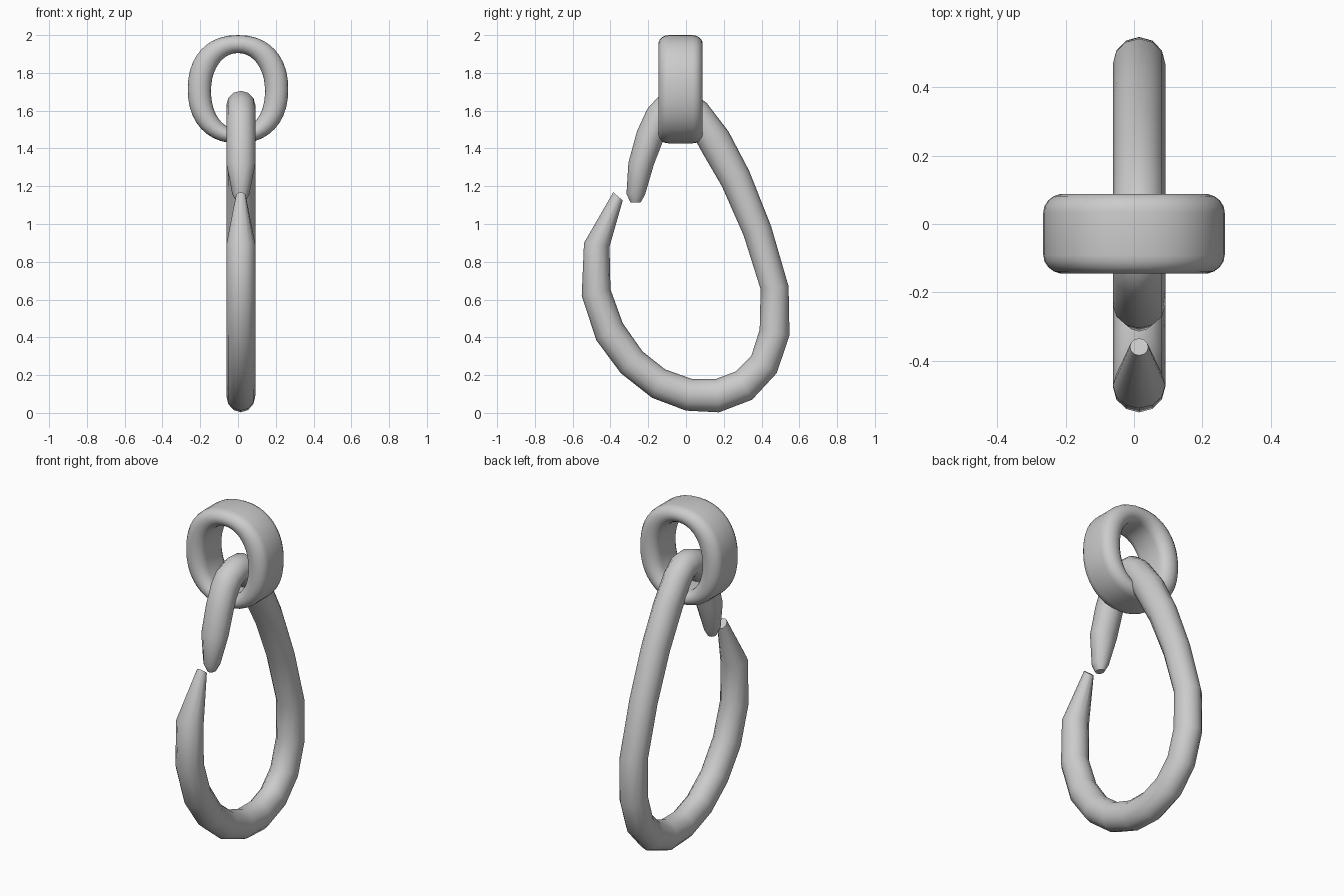
import bpy, bmesh
from math import sin, cos, pi, copysign
from mathutils import Vector

if "Cube" in bpy.data.objects:
    bpy.data.objects.remove(bpy.data.objects["Cube"])


def loft(name, rings, closed, angle):
    """Skin a list of equal-length point rings; cap the ends if open."""
    bm = bmesh.new()
    loops = [[bm.verts.new(p) for p in r] for r in rings]
    n = len(loops[0])
    for i in range(len(loops) if closed else len(loops) - 1):
        a, b = loops[i], loops[(i + 1) % len(loops)]
        for k in range(n):
            bm.faces.new((a[k], a[(k + 1) % n], b[(k + 1) % n], b[k]))
    if not closed:
        bm.faces.new(loops[0])
        bm.faces.new(loops[-1])
    bmesh.ops.recalc_face_normals(bm, faces=bm.faces)
    mesh = bpy.data.meshes.new(name)
    bm.to_mesh(mesh)
    bm.free()
    obj = bpy.data.objects.new(name, mesh)
    bpy.context.collection.objects.link(obj)
    bpy.ops.object.select_all(action='DESELECT')
    obj.select_set(True)
    bpy.context.view_layer.objects.active = obj
    bpy.ops.object.shade_smooth_by_angle(angle=angle)
    return obj


def oval(a, rx, rz, cz, power):
    """Point on a slightly squared oval in the XZ plane."""
    c, s = cos(a), sin(a)
    return Vector((copysign(abs(c) ** power, c) * rx, 0,
                   cz + copysign(abs(s) ** power, s) * rz))


# Wide oval band with rounded rims
band = []
for i in range(40):
    a = 2 * pi * i / 40
    outer = oval(a, 0.266, 0.2865, 1.7135, 0.9)
    inner = oval(a, 0.143, 0.202, 1.703, 0.95)
    mid, half = (outer + inner) / 2, (outer - inner) / 2
    section = []
    for k in range(20):
        t = pi * (k if k < 10 else k - 10) / 9 + (0 if k < 10 else pi)
        side = 1 if k < 10 else -1
        y = -0.0285 + side * 0.0625 + 0.055 * sin(t)
        section.append(mid + half * cos(t) + Vector((0, y, 0)))
    band.append(section)
loft("ring_band", band, True, 1.0)

# Open hook: (outer y, outer z, inner y, inner z, half width in x)
W = 0.077
stations = [
    (-0.295, 1.115, -0.24, 1.115, 0.022),
    (-0.315, 1.16, -0.217, 1.155, 0.045),
    (-0.305, 1.325, -0.17, 1.315, W),
    (-0.26, 1.49, -0.125, 1.43, W),
    (-0.205, 1.61, -0.09, 1.505, W),
    (-0.15, 1.67, -0.06, 1.54, W),
    (-0.06, 1.705, -0.03, 1.553, W),
    (0.03, 1.70, -0.01, 1.545, W),
    (0.11, 1.64, 0.02, 1.50, W),
    (0.225, 1.49, 0.085, 1.38, W),
    (0.335, 1.28, 0.19, 1.20, W),
    (0.45, 0.99, 0.305, 0.94, W),
    (0.543, 0.67, 0.395, 0.655, W),
    (0.548, 0.41, 0.39, 0.44, W),
    (0.48, 0.21, 0.345, 0.30, W),
    (0.35, 0.07, 0.265, 0.22, W),
    (0.175, 0.003, 0.16, 0.18, W),
    (0.0, 0.012, 0.03, 0.18, W),
    (-0.18, 0.08, -0.11, 0.23, W),
    (-0.345, 0.21, -0.23, 0.325, W),
    (-0.475, 0.385, -0.335, 0.475, W),
    (-0.552, 0.62, -0.40, 0.655, W),
    (-0.54, 0.90, -0.405, 0.88, W),
    (-0.385, 1.168, -0.335, 1.125, 0.027),
]
tube = []
for oy, oz, iy, iz, w in stations:
    outer, inner = Vector((0.015, oy, oz)), Vector((0.015, iy, iz))
    mid, half = (outer + inner) / 2, (outer - inner) / 2
    tube.append([mid + half * cos(2 * pi * k / 12) + Vector((w * sin(2 * pi * k / 12), 0, 0))
                 for k in range(12)])
loft("open_hook", tube, False, 0.9)
